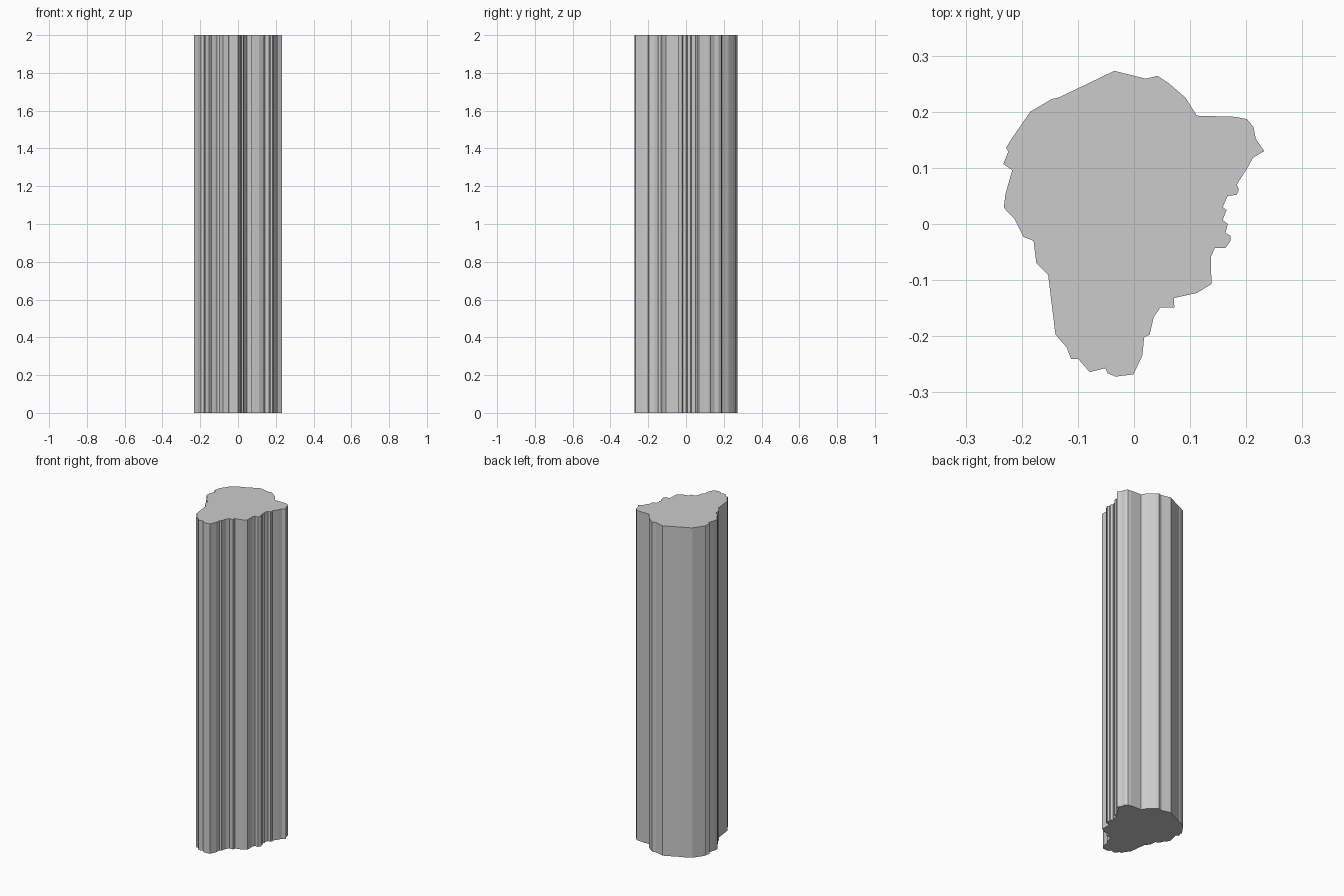
import bpy, bmesh

HEIGHT = 2.0

# Weathered outline of the column, clockwise from the back peak
OUTLINE = [
    (-.035, .273), (.021, .259), (.042, .264), (.063, .25), (.092, .225), (.112, .193),
    (.181, .191), (.201, .187), (.213, .173), (.217, .152), (.232, .13), (.212, .118),
    (.201, .098), (.183, .07), (.187, .061), (.183, .052), (.167, .05), (.158, .03),
    (.165, .025), (.158, .007), (.167, 0), (.163, -.016), (.172, -.021), (.172, -.03),
    (.163, -.043), (.144, -.043), (.137, -.059), (.138, -.107), (.112, -.123), (.071, -.132),
    (.072, -.149), (.047, -.149), (.035, -.166), (.028, -.197), (.018, -.202), (.015, -.234),
    (-.001, -.268), (-.033, -.272), (-.047, -.266), (-.051, -.257), (-.079, -.264), (-.099, -.241),
    (-.112, -.241), (-.12, -.22), (-.14, -.197), (-.153, -.091), (-.174, -.07), (-.179, -.03),
    (-.197, -.023), (-.213, .009), (-.232, .029), (-.229, .054), (-.217, .096), (-.233, .107),
    (-.224, .129), (-.228, .136), (-.22, .149), (-.185, .2), (-.146, .223), (-.135, .225),
]

# Extrude the outline straight up into a closed, flat-shaded prism
bm = bmesh.new()
base = bm.faces.new([bm.verts.new((x, y, 0)) for x, y in OUTLINE])
top = bmesh.ops.extrude_face_region(bm, geom=[base], use_keep_orig=True)["geom"]
bmesh.ops.translate(bm, vec=(0, 0, HEIGHT),
                    verts=[v for v in top if isinstance(v, bmesh.types.BMVert)])
bmesh.ops.recalc_face_normals(bm, faces=bm.faces)

mesh = bpy.data.meshes.new("rock_column")
bm.to_mesh(mesh)
bm.free()
bpy.context.collection.objects.link(bpy.data.objects.new("rock_column", mesh))
